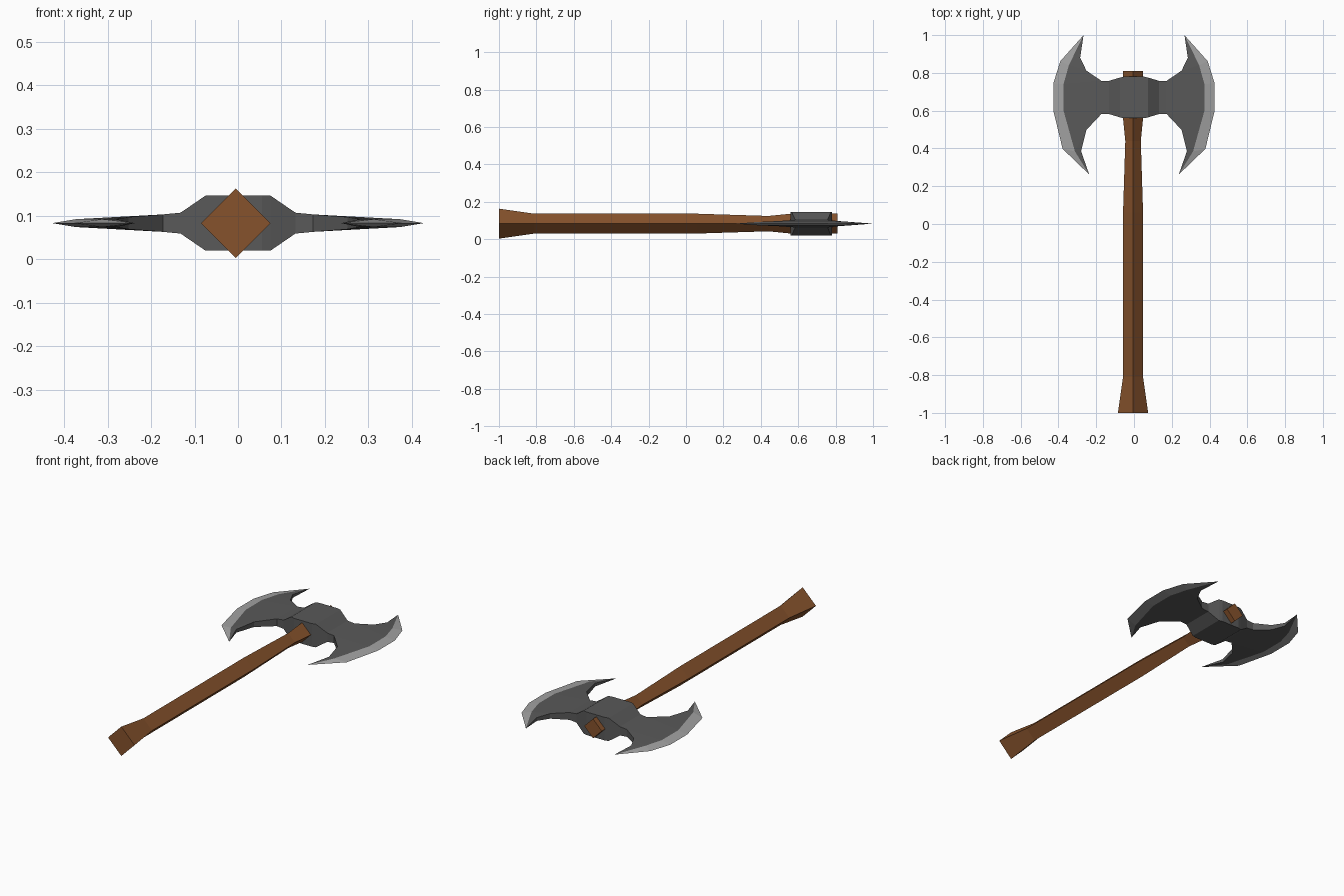
import bpy, bmesh
from math import cos, sin, pi

if "Cube" in bpy.data.objects:
    bpy.data.objects.remove(bpy.data.objects["Cube"])

ZC = 0.083  # height of the axe's middle plane


def material(name, color):
    m = bpy.data.materials.new(name)
    m.diffuse_color = (*color, 1)
    m.use_nodes = True
    m.node_tree.nodes["Principled BSDF"].inputs["Base Color"].default_value = m.diffuse_color
    return m


def finish(bm, name, mats):
    bmesh.ops.recalc_face_normals(bm, faces=bm.faces)
    me = bpy.data.meshes.new(name)
    bm.to_mesh(me)
    bm.free()
    for m in mats:
        me.materials.append(m)
    ob = bpy.data.objects.new(name, me)
    bpy.context.collection.objects.link(ob)
    return ob


wood = material("wood", (0.24, 0.085, 0.025))
steel = material("dark_steel", (0.1, 0.1, 0.1))
edge = material("sharpened_steel", (0.36, 0.36, 0.36))

# Handle: diamond section lofted along y, flared at the butt
bm = bmesh.new()
rings = []
for y, r in [(-1, 0.08), (-0.81, 0.053), (0.06, 0.053), (0.44, 0.041),
             (0.56, 0.053), (0.81, 0.053)]:
    rings.append([bm.verts.new((-0.005 + r * cos(k * pi / 2), y, ZC + r * sin(k * pi / 2)))
                  for k in range(4)])
for a, b in zip(rings, rings[1:]):
    for k in range(4):
        bm.faces.new((a[k], a[(k + 1) % 4], b[(k + 1) % 4], b[k]))
bm.faces.new(rings[0])
bm.faces.new(rings[-1])
finish(bm, "handle", [wood])

# Double axe head: the right half as points (x, y, half thickness), then mirrored
P = {
    "s0": (0, 0.78, 0.063), "t0": (0, 0.56, 0.063),
    "s1": (0.055, 0.78, 0.063), "t1": (0.055, 0.56, 0.063),
    "s2": (0.075, 0.775, 0.063), "t2": (0.075, 0.565, 0.063),
    "s3": (0.132, 0.758, 0.024), "t3": (0.132, 0.582, 0.024),
    "s4": (0.173, 0.758, 0.020), "t4": (0.173, 0.582, 0.020),
    "s5": (0.252, 0.812, 0.014), "t5": (0.252, 0.498, 0.014),
    "s6": (0.285, 0.88, 0.009), "t6": (0.28, 0.385, 0.009),
    "s7": (0.267, 1.0, 0), "t7": (0.237, 0.262, 0),
    "b0": (0.345, 0.84, 0.009), "b1": (0.373, 0.74, 0.009),
    "b2": (0.373, 0.60, 0.009), "b3": (0.313, 0.385, 0.009),
    "e0": (0.39, 0.862, 0), "e1": (0.427, 0.745, 0),
    "e2": (0.427, 0.60, 0), "e3": (0.378, 0.398, 0),
}
BODY = ["s0 s1 t1 t0", "s1 s2 t2 t1", "s2 s3 t3 t2", "s3 s4 t4 t3",
        "s4 b1 b2 t4", "s4 s5 b0 b1", "s5 s6 b0", "s6 s7 b0",
        "t4 t5 b3 b2", "t5 t6 b3", "t6 t7 b3"]
BEVEL = ["s7 e0 b0", "b0 e0 e1 b1", "b1 e1 e2 b2", "b2 e2 e3 b3", "b3 e3 t7"]

bm = bmesh.new()
up = {k: bm.verts.new((x, y, ZC + h)) for k, (x, y, h) in P.items()}
down = {k: bm.verts.new((x, y, ZC - h)) if h else up[k] for k, (x, y, h) in P.items()}
for faces, index in ((BODY, 0), (BEVEL, 1)):
    for f in faces:
        for side in (up, down):
            bm.faces.new([side[k] for k in f.split()]).material_index = index
# Walls along the inner outline of the socket and blade
for c in "st":
    for i in range(7):
        a, b = f"{c}{i}", f"{c}{i + 1}"
        loop = [up[a], up[b], down[b], down[a]]
        bm.faces.new(list(dict.fromkeys(loop)))
head = finish(bm, "axe_head", [steel, edge])
mirror = head.modifiers.new("mirror", 'MIRROR')
mirror.use_clip = True
